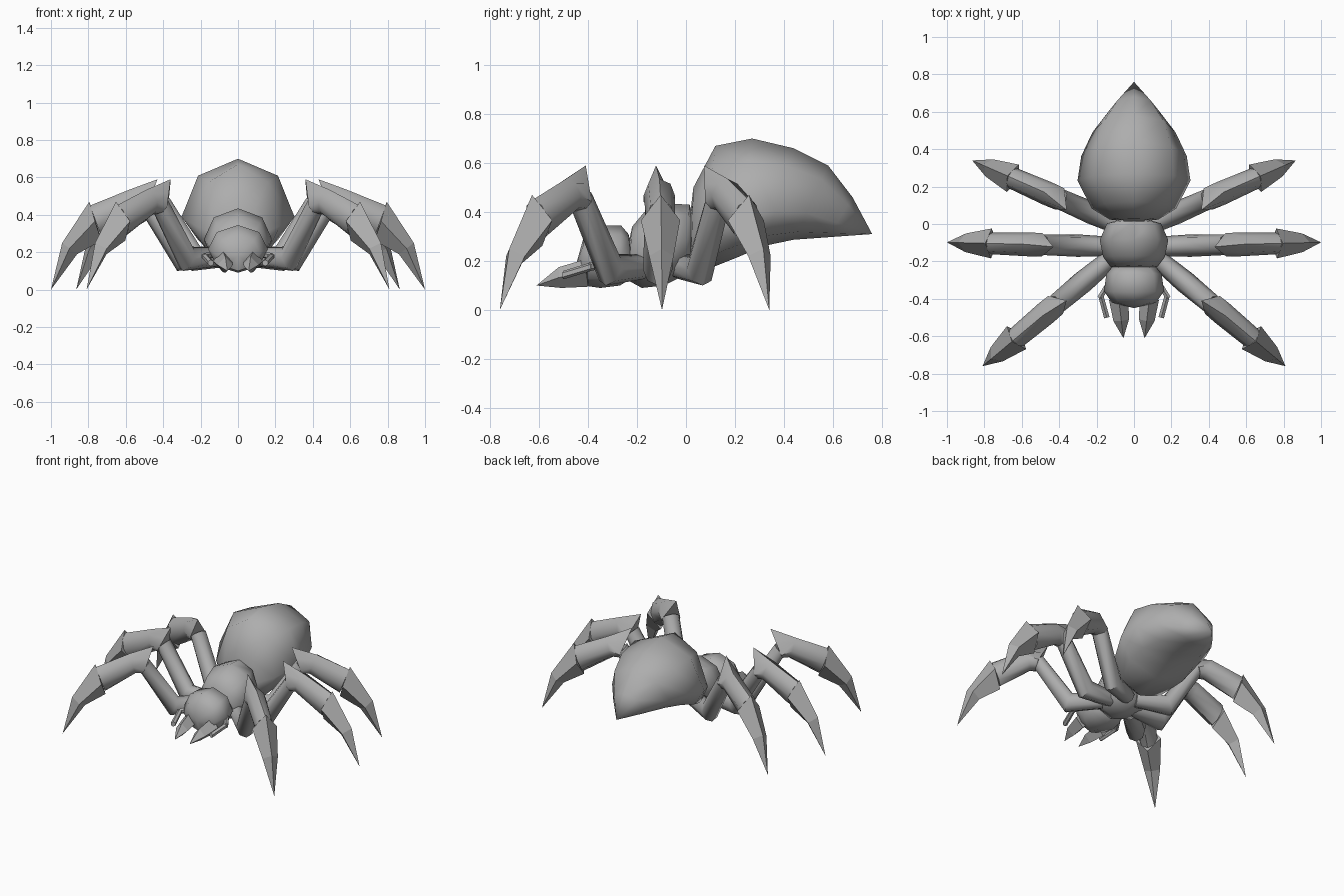
import bpy, bmesh, math
from mathutils import Vector

if "Cube" in bpy.data.objects:
    bpy.data.objects.remove(bpy.data.objects["Cube"])

grey = bpy.data.materials.new("spider_grey")
grey.diffuse_color = (0.42, 0.42, 0.42, 1)
grey.use_nodes = True
grey.node_tree.nodes["Principled BSDF"].inputs["Base Color"].default_value = grey.diffuse_color


def loft(name, sections, origin=(0, 0), heading=(0, 1), sides=8, mid=0.5,
         tip=None, nose=None, angle=50, mirror=False):
    """Skin rings given as (top dist, top z, bottom dist, bottom z, half width)
    along a horizontal heading; 'mid' is the height share of the widest line.
    A sixth value makes a peaked ring whose top leans sideways by that much."""
    d = Vector((heading[0], heading[1], 0)).normalized()
    side = Vector((d.y, -d.x, 0))
    o = Vector((origin[0], origin[1], 0))
    point = lambda r, z: o + d * r + Vector((0, 0, z))
    bm = bmesh.new()
    rings = []
    for rt, zt, rb, zb, w, *lean in sections:
        top, bot = point(rt, zt), point(rb, zb)
        c = bot.lerp(top, 0.2 if lean else mid)
        if lean:
            top += side * lean[0]
        ring = []
        for i in range(sides):
            a = 2 * math.pi * i / sides
            k, s = math.cos(a), math.sin(a)
            if lean and k > 0:          # straight flanks up to the peak
                total = abs(k) + abs(s)
                k, s = k / total, s / total
            ring.append(bm.verts.new(c + side * (w * s)
                                     + (top - c if k > 0 else c - bot) * k))
        rings.append(ring)
    for a, b in zip(rings, rings[1:]):
        for i in range(sides):
            j = (i + 1) % sides
            bm.faces.new((a[i], a[j], b[j], b[i]))
    # close each end with a point or a flat cap
    for ring, p in ((rings[0], nose), (rings[-1], tip)):
        if p:
            v = bm.verts.new(point(*p))
            for i in range(sides):
                bm.faces.new((ring[i], ring[(i + 1) % sides], v))
        else:
            bm.faces.new(ring)
    bmesh.ops.recalc_face_normals(bm, faces=bm.faces)
    me = bpy.data.meshes.new(name)
    bm.to_mesh(me)
    bm.free()
    me.materials.append(grey)
    ob = bpy.data.objects.new(name, me)
    bpy.context.collection.objects.link(ob)
    if mirror:
        ob.modifiers.new("mirror", 'MIRROR').use_mirror_merge = False
    if angle:
        bpy.ops.object.select_all(action='DESELECT')
        ob.select_set(True)
        bpy.context.view_layer.objects.active = ob
        bpy.ops.object.shade_smooth_by_angle(angle=math.radians(angle))
    return ob


# Abdomen: big teardrop ending in a point
loft("abdomen", [
    (0.03, 0.50, 0.02, 0.19, 0.13),
    (0.12, 0.67, 0.06, 0.155, 0.225),
    (0.27, 0.70, 0.21, 0.215, 0.302),
    (0.44, 0.66, 0.32, 0.262, 0.282),
    (0.58, 0.59, 0.44, 0.287, 0.222),
    (0.68, 0.46, 0.58, 0.297, 0.125),
], mid=0.36, nose=(0.01, 0.33), tip=(0.76, 0.31), angle=60)

# Thorax
loft("thorax", [
    (-0.22, 0.34, -0.235, 0.12, 0.125),
    (-0.17, 0.40, -0.18, 0.09, 0.165),
    (-0.08, 0.435, -0.09, 0.10, 0.183),
    (0.015, 0.43, -0.01, 0.14, 0.145),
], nose=(-0.245, 0.22), tip=(0.05, 0.30), angle=60)

# Head
loft("head", [
    (-0.235, 0.31, -0.22, 0.13, 0.115),
    (-0.265, 0.345, -0.27, 0.10, 0.148),
    (-0.365, 0.345, -0.35, 0.09, 0.16),
    (-0.42, 0.29, -0.42, 0.10, 0.12),
], nose=(-0.21, 0.22), tip=(-0.45, 0.18), angle=60)

# Fangs
loft("fangs", [
    (0.0, 0.21, 0.0, 0.095, 0.052),
    (0.12, 0.175, 0.11, 0.09, 0.042),
], origin=(0.082, -0.40), heading=(-0.12, -1), sides=4, tip=(0.212, 0.10),
    angle=0, mirror=True)

# Feelers: thin bent rods beside the head
loft("feeler_base", [
    (0.0, 0.205, 0.0, 0.17, 0.016), (0.10, 0.195, 0.10, 0.16, 0.016),
], origin=(0.13, -0.31), heading=(0.05, -0.08), sides=6, mirror=True)
loft("feeler_end", [
    (0.0, 0.195, 0.0, 0.16, 0.016), (0.12, 0.16, 0.12, 0.125, 0.017),
], origin=(0.177, -0.385), heading=(-0.03, -0.11), sides=6, mirror=True)

# Legs: bent tube with a peaked knee, ending in a flat-faced claw
# (claw point, heading, sideways lean of the knee peak)
legs = {
    "front": ((0.81, -0.76), (0.767, -0.643), 0.02),
    "middle": ((1.0, -0.098), (1.0, 0.025), 0.01),
    "rear": ((0.865, 0.34), (0.916, 0.403), 0.04),
}
for name, (end, way, lean) in legs.items():
    d = Vector(way).normalized()
    root = Vector(end) - d * 0.88
    # lower tube from the body up to the knee
    loft(name + "_lower_leg", [
        (-0.03, 0.225, -0.03, 0.125, 0.05),
        (0.155, 0.23, 0.205, 0.10, 0.06),
        (0.335, 0.49, 0.40, 0.42, 0.055),
    ], origin=root, heading=d, mirror=True)
    # upper tube from the knee peak out to the claw
    loft(name + "_upper_leg", [
        (0.31, 0.59, 0.385, 0.405, 0.062, lean),
        (0.46, 0.535, 0.42, 0.40, 0.064),
        (0.67, 0.45, 0.61, 0.285, 0.058),
    ], origin=root, heading=d, mirror=True)
    loft(name + "_claw", [
        (0.675, 0.47, 0.61, 0.262, 0.08),
        (0.82, 0.25, 0.74, 0.19, 0.05),
    ], origin=root, heading=d, sides=4, tip=(0.88, 0.0),
        angle=0, mirror=True)
